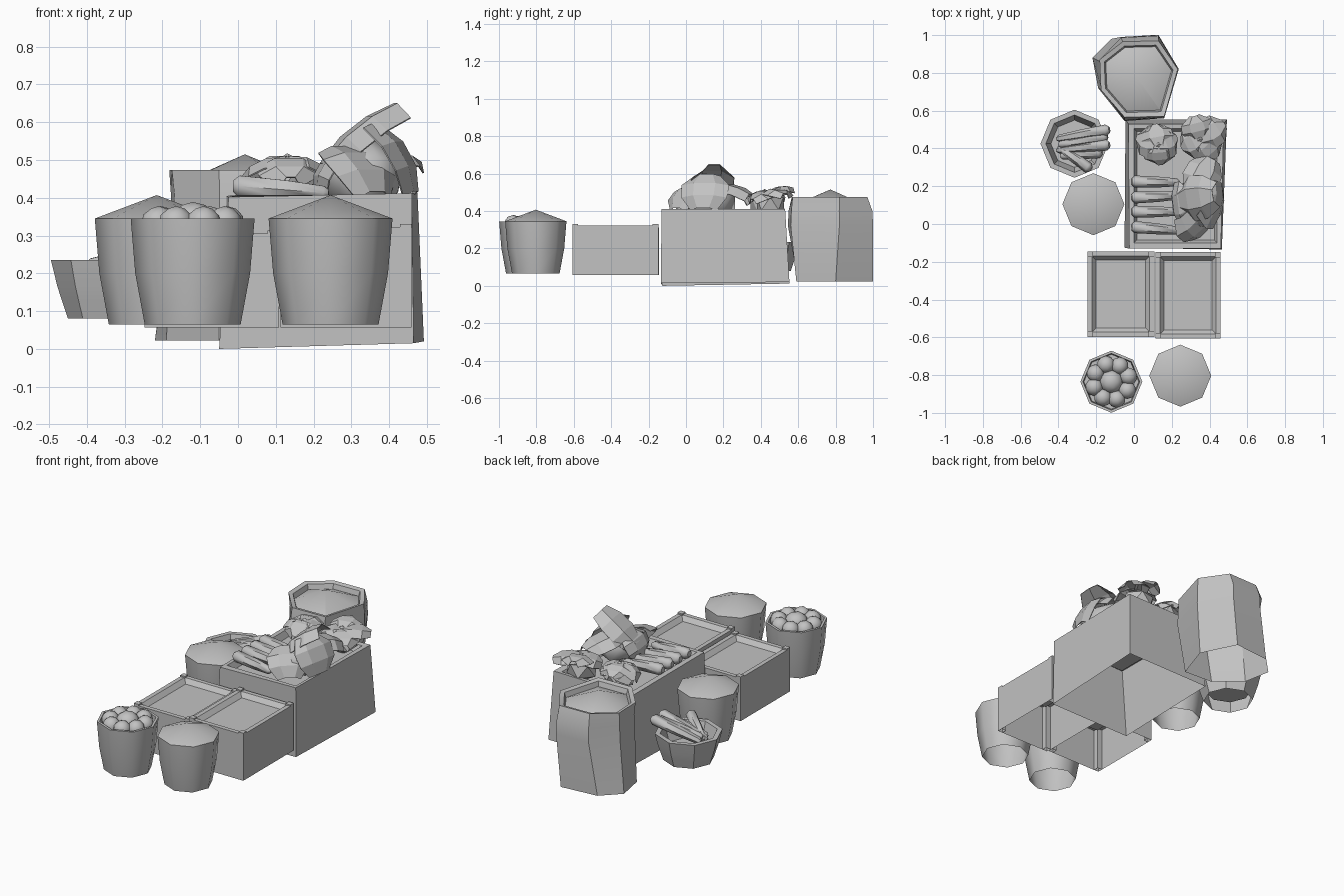
import bpy, bmesh, math, random
from mathutils import Vector, Matrix

cube = bpy.data.objects.get("Cube")
if cube:
    bpy.data.objects.remove(cube, do_unlink=True)
random.seed(4)

grey = bpy.data.materials.new("plain grey")
grey.use_nodes = True
grey.diffuse_color = (0.54, 0.54, 0.54, 1)
grey.node_tree.nodes["Principled BSDF"].inputs["Base Color"].default_value = (0.54, 0.54, 0.54, 1)


def finish(name, bm, smooth=0):
    """Turn a bmesh into a named object; smooth is the sharp-edge angle in degrees."""
    mesh = bpy.data.meshes.new(name)
    bm.to_mesh(mesh)
    bm.free()
    mesh.materials.append(grey)
    if smooth:
        mesh.shade_smooth()
        mesh.set_sharp_from_angle(angle=math.radians(smooth))
    obj = bpy.data.objects.new(name, mesh)
    bpy.context.collection.objects.link(obj)
    return obj


def loft(name, rings, apex=None, smooth=0, closed=False):
    """Skin a stack of rings, end in a face or a point; the underside is open unless closed."""
    bm = bmesh.new()
    rows = [[bm.verts.new(p) for p in ring] for ring in rings]
    n = len(rows[0])
    for a, b in zip(rows, rows[1:]):
        for i in range(n):
            j = (i + 1) % n
            bm.faces.new((a[i], a[j], b[j], b[i]))
    if closed:
        bm.faces.new(rows[0][::-1])
    if apex:
        tip = bm.verts.new(apex)
        for i in range(n):
            bm.faces.new((rows[-1][i], rows[-1][(i + 1) % n], tip))
    else:
        bm.faces.new(rows[-1])
    return finish(name, bm, smooth)


def ring(x, y, z, r, n=8, turn=0):
    angles = [turn + math.tau * i / n for i in range(n)]
    return [(x + r * math.cos(a), y + r * math.sin(a), z) for a in angles]


def rect(x0, x1, y0, y1, z, inset=0):
    x0, x1, y0, y1 = x0 + inset, x1 - inset, y0 + inset, y1 - inset
    return [(x0, y0, z), (x1, y0, z), (x1, y1, z), (x0, y1, z)]


def ball(name, centre, radii, detail=2, jitter=0, smooth=60):
    bm = bmesh.new()
    bmesh.ops.create_icosphere(bm, subdivisions=detail, radius=1)
    for v in bm.verts:
        v.co *= 1 + random.uniform(-jitter, jitter)
        v.co = Vector(c + r * k for c, r, k in zip(centre, radii, v.co))
    return finish(name, bm, smooth)


def root(name, start, end, radius):
    """Tapered root vegetable running from its thick end to its thin end."""
    start, end = Vector(start), Vector(end)
    turn = (end - start).to_track_quat('Z', 'Y').to_matrix().to_4x4()
    place = Matrix.Translation(start) @ turn
    length = (end - start).length
    rings = []
    for t, k in ((0, 0.55), (0.06, 1), (0.55, 0.9), (0.95, 0.65), (1, 0.3)):
        rings.append([place @ Vector(p) for p in ring(0, 0, t * length, radius * k, n=6)])
    return loft(name, rings, smooth=50, closed=True)


def leaf(name, base, tip, width, bulge=0.03, curl=0.04, end=0.55):
    """Curved leaf sheet with drooping edges."""
    base, tip = Vector(base), Vector(tip)
    along = tip - base
    side = along.cross(Vector((0, 0, 1))).normalized()
    up = side.cross(along).normalized()
    bm = bmesh.new()
    rows = []
    for t, w in ((0, 0.55), (0.35, 1), (0.7, 0.95), (1, end)):
        mid = base + along * t + up * bulge * 4 * t * (1 - t)
        rows.append([bm.verts.new(mid + side * s * width * w / 2 - up * curl * s * s)
                     for s in (-1, -0.45, 0.45, 1)])
    for a, b in zip(rows, rows[1:]):
        for i in range(3):
            bm.faces.new((a[i], a[i + 1], b[i + 1], b[i]))
    obj = finish(name, bm)
    solid = obj.modifiers.new("thickness", 'SOLIDIFY')
    solid.thickness = 0.004
    solid.offset = 0
    return obj


# Baskets: two heaped with grain, one holding round fruit
def basket(name, x, y, heaped):
    wall = [ring(x, y, z, r) for z, r in ((0.065, 0.127), (0.2, 0.152), (0.345, 0.164))]
    if heaped:
        loft(name, wall, (x, y, 0.407), smooth=48)
    else:
        loft(name, wall + [ring(x, y, 0.345, 0.15), ring(x, y, 0.3, 0.145)], smooth=48)


basket("grain_basket_front", 0.245, -0.803, True)
basket("grain_basket_side", -0.215, 0.105, True)
basket("fruit_basket", -0.12, -0.835, False)
ball("fruit_centre", (-0.12, -0.835, 0.335), (0.062, 0.062, 0.054))
for i, p in enumerate(ring(-0.12, -0.835, 0.33, 0.095, n=8, turn=0.3)):
    ball(f"fruit_{i}", p, (0.047, 0.047, 0.048))

# Bowl of roots with an open top
bx, by = -0.315, 0.425
loft("root_bowl", [ring(bx, by, z, r) for z, r in (
    (0.08, 0.135), (0.125, 0.15), (0.165, 0.163), (0.235, 0.18),
    (0.235, 0.152), (0.14, 0.125))], smooth=30)
for i, (a, b) in enumerate((((-0.13, 0.5, 0.29), (-0.41, 0.45, 0.21)),
                            ((-0.13, 0.42, 0.29), (-0.41, 0.39, 0.2)),
                            ((-0.14, 0.465, 0.27), (-0.4, 0.42, 0.22)),
                            ((-0.23, 0.29, 0.27), (-0.4, 0.41, 0.2)),
                            ((-0.17, 0.38, 0.25), (-0.39, 0.36, 0.2)))):
    root(f"bowl_root_{i}", a, b, 0.03)


# Two shallow-filled crates with low corner posts
def crate(name, x0, x1, y0, y1, top):
    loft(name + "_body", [rect(x0, x1, y0, y1, 0.057), rect(x0, x1, y0, y1, top),
                          rect(x0, x1, y0, y1, top, 0.025),
                          rect(x0, x1, y0, y1, top - 0.025, 0.046)])
    for side, x in (("right", x0), ("left", x1 - 0.03)):
        for end, y in (("front", y0), ("back", y1 - 0.03)):
            loft(f"{name}_{side}_{end}_post",
                 [rect(x, x + 0.03, y, y + 0.03, z) for z in (0.057, top + 0.008)])


crate("crate_right", -0.247, 0.108, -0.597, -0.145, 0.305)
crate("crate_left", 0.113, 0.459, -0.607, -0.148, 0.323)

# Large skewed produce crate with a sunken top
loft("produce_crate", [
    [(-0.05, -0.125, 0.0), (0.465, -0.135, 0.015), (0.492, 0.553, 0.02), (-0.045, 0.553, 0.012)],
    [(-0.025, -0.13, 0.402), (0.46, -0.13, 0.412), (0.475, 0.53, 0.412), (-0.03, 0.53, 0.405)],
    rect(0.0, 0.44, -0.1, 0.505, 0.407), rect(0.015, 0.425, -0.085, 0.49, 0.37)])
for i, (y, slant) in enumerate(((0.225, -0.005), (0.14, 0.01), (0.065, 0), (-0.015, -0.02))):
    root(f"crate_root_{i}", (-0.012, y, 0.432), (0.24, y + slant, 0.412), 0.032)

# Large leafy head with loose outer leaves
ball("large_head", (0.335, 0.12, 0.46), (0.125, 0.16, 0.105), 1, 0.06)
leaf("large_top_leaf", (0.215, 0.12, 0.5), (0.41, 0.15, 0.658), 0.24, 0.02, 0.06)
leaf("large_back_leaf", (0.32, 0.17, 0.55), (0.41, 0.35, 0.5), 0.2, 0.02, 0.05)
leaf("large_front_leaf", (0.27, 0.05, 0.54), (0.37, -0.055, 0.42), 0.22, 0.035, 0.03)
leaf("large_left_leaf", (0.37, 0.11, 0.6), (0.475, 0.09, 0.42), 0.26, 0.03, 0.03)
leaf("large_right_leaf", (0.28, 0.11, 0.54), (0.2, 0.1, 0.41), 0.24, 0.03, 0.03)

# Two smaller leafy bunches at the back
for label, x, y, tips in (
        ("right", 0.13, 0.42, ((0.01, 0.46, 0.46), (0.11, 0.53, 0.48),
                               (0.23, 0.46, 0.47), (0.14, 0.31, 0.46))),
        ("left", 0.35, 0.45, ((0.32, 0.57, 0.53), (0.48, 0.53, 0.5),
                              (0.44, 0.35, 0.47), (0.25, 0.4, 0.48)))):
    ball(f"{label}_bunch", (x, y, 0.44), (0.09, 0.085, 0.075), 1, 0.08, 20)
    for i, tip in enumerate(tips):
        leaf(f"{label}_bunch_leaf_{i}", (x, y, 0.515), tip, 0.17, 0.015, 0.035, 0.3)


# Open sack heaped with grain
def sack_ring(points, z, scale=1):
    cx, cy = 0.022, 0.775
    return [(cx + (x - cx) * scale, cy + (y - cy) * scale, z) for x, y in points]


foot = [(0.1, 1.0), (-0.12, 0.98), (-0.22, 0.88), (-0.19, 0.72), (-0.05, 0.6), (0.13, 0.59), (0.2, 0.8)]
belly = [(0.13, 1.0), (-0.07, 0.99), (-0.18, 0.86), (-0.17, 0.71), (-0.05, 0.545), (0.16, 0.56), (0.237, 0.82)]
mouth = [(0.13, 0.97), (-0.06, 0.965), (-0.182, 0.87), (-0.175, 0.71), (-0.05, 0.565), (0.16, 0.57), (0.232, 0.82)]
loft("grain_sack", [sack_ring(foot, 0.022), sack_ring(belly, 0.32), sack_ring(belly, 0.4, 0.985),
                    sack_ring(mouth, 0.474), sack_ring(mouth, 0.468, 0.88),
                    sack_ring(mouth, 0.44, 0.84)], (0.018, 0.772, 0.515), smooth=25)
